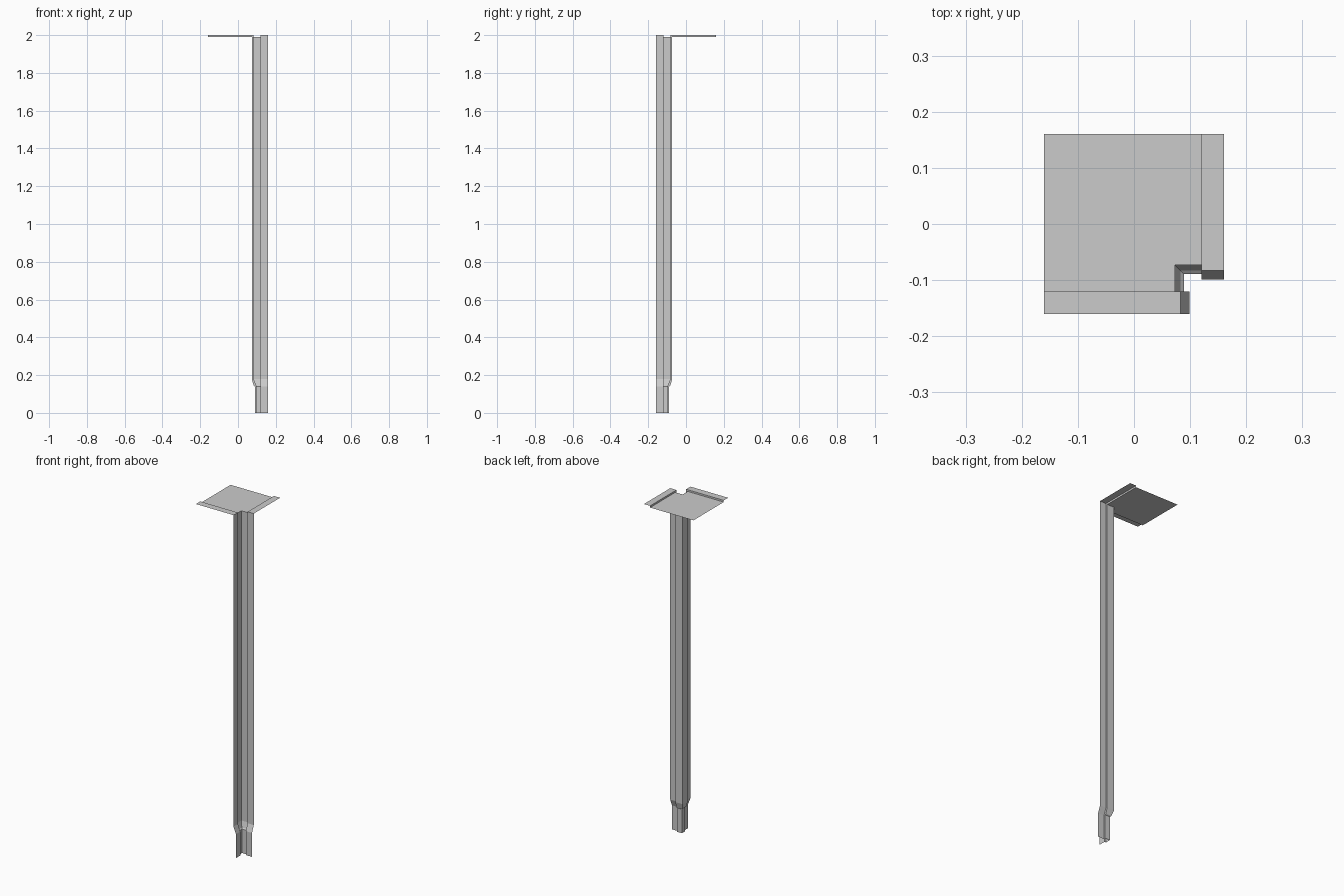
import bpy, bmesh, math

if "Cube" in bpy.data.objects:
    bpy.data.objects.remove(bpy.data.objects["Cube"])

OUT, SEAM = 0.16, 0.12          # outer edge, line where the raised border begins
TOP, PLATE = 2.0, 1.99          # border height, recessed plate height


def make_part(name, polys):
    """Build a shell from half the faces plus their mirror across the plan diagonal."""
    bm = bmesh.new()
    for poly in polys:
        bm.faces.new([bm.verts.new(p) for p in poly])
        bm.faces.new([bm.verts.new((-y, -x, z)) for x, y, z in reversed(poly)])
    bmesh.ops.remove_doubles(bm, verts=bm.verts[:], dist=1e-5)
    bmesh.ops.dissolve_limit(bm, angle_limit=math.radians(1),
                             verts=bm.verts[:], edges=bm.edges[:])
    mesh = bpy.data.meshes.new(name)
    bm.to_mesh(mesh)
    bm.free()
    obj = bpy.data.objects.new(name, mesh)
    bpy.context.collection.objects.link(obj)
    return obj


def ring(border, recess, z_border, z_recess):
    """Half of the stepped wall profile, from the outer end to the inner corner."""
    return [(OUT, -border, z_border), (SEAM, -border, z_border),
            (SEAM, -recess, z_recess), (recess, -recess, z_recess)]


# Corner wall: base, sloped skirting top, tall shaft
rings = [ring(0.099, 0.089, 0, 0),
         ring(0.099, 0.089, 0.14, 0.14),
         ring(0.097, 0.083, 0.145, 0.145),
         ring(0.083, 0.073, 0.18, 0.18),
         ring(0.083, 0.073, TOP, PLATE)]
wall = [[lo[i + 1], lo[i], hi[i], hi[i + 1]]
        for lo, hi in zip(rings, rings[1:]) for i in range(3)]
make_part("corner_wall", wall)

# Top panel: raised border strip, its inner step, and the notched plate
end, seam_hi, seam_lo, corner = rings[-1]
back_hi, back_lo = (SEAM, OUT, TOP), (SEAM, OUT, PLATE)
make_part("top_panel", [
    [seam_hi, end, (OUT, OUT, TOP), back_hi],
    [seam_hi, back_hi, back_lo, seam_lo],
    [corner, seam_lo, back_lo, (-OUT, OUT, PLATE)],
])
